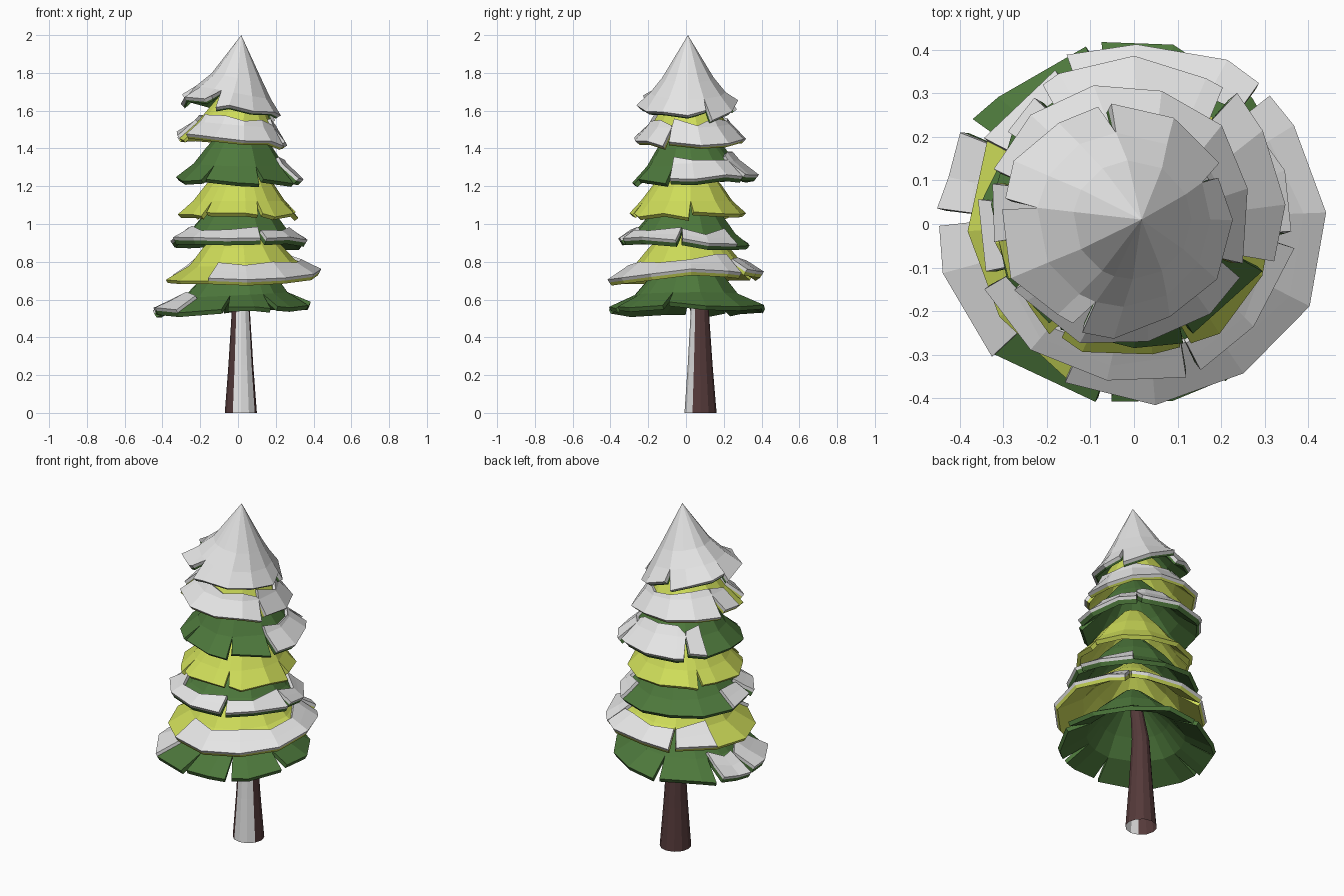
import bpy, bmesh, math, random

cube = bpy.data.objects.get("Cube")
if cube:
    bpy.data.objects.remove(cube, do_unlink=True)
random.seed(4)


def material(name, rgb):
    m = bpy.data.materials.new(name)
    m.use_nodes = True
    m.diffuse_color = (*rgb, 1)
    m.node_tree.nodes["Principled BSDF"].inputs["Base Color"].default_value = (*rgb, 1)
    return m


SNOW = material("snow white", (0.78, 0.78, 0.78))
GREEN = material("pine green", (0.075, 0.19, 0.045))
LIME = material("lime yellow", (0.62, 0.72, 0.1))
BARK = material("bark brown", (0.09, 0.042, 0.042))

AXIS = (0.015, 0.01)
SIDES = 12


def mesh_object(name, bm, mats):
    mesh = bpy.data.meshes.new(name)
    bm.to_mesh(mesh)
    bm.free()
    obj = bpy.data.objects.new(name, mesh)
    bpy.context.collection.objects.link(obj)
    for m in mats:
        mesh.materials.append(m)
    return obj


def make_columns(notches, phase, lift):
    """Columns round the skirt; a notch is a pair of columns split at the hem."""
    cols = []
    for i in range(SIDES):
        a = (phase + i * 360 / SIDES) % 360
        if all(abs((a - n + 180) % 360 - 180) > 9 for n in notches):
            cols.append(dict(a=a, shift=0, gap=False))
    for n in notches:
        cols.append(dict(a=n - 0.01, shift=-2.5, gap=True))
        cols.append(dict(a=n + 0.01, shift=2.5, gap=False))
    for c in cols:
        c["dr"] = random.uniform(-0.01, 0.01)
        c["dz"] = random.uniform(-0.012, 0.012) + lift * c["shift"] / 5
        c["cut"] = random.uniform(-0.25, 0.25)
    return sorted(cols, key=lambda c: c["a"])


def point(tier, col, u):
    """Position at ring coordinate u, 0 at the hem."""
    prof = tier["profile"]
    k = min(int(u), len(prof) - 2)

    def at(i):
        r, h = prof[i]
        fall = 1 - i / (len(prof) - 1)
        a = math.radians(col["a"] + (col["shift"] if i == 0 else 0))
        if i == 0:
            r += col["dr"]
        dx, dy = r * math.cos(a), r * math.sin(a)
        x = AXIS[0] + (tier["centre"][0] - AXIS[0]) * fall + dx
        y = AXIS[1] + (tier["centre"][1] - AXIS[1]) * fall + dy
        z = tier["z"] + h + tier["tilt"][0] * dx + tier["tilt"][1] * dy
        return x, y, z + (col["dz"] if i == 0 else 0)

    return [p + (q - p) * (u - k) for p, q in zip(at(k), at(k + 1))]


def shell(name, tier, cols, rings, closed, mat, thickness, offset):
    bm = bmesh.new()
    verts = [[bm.verts.new(point(tier, c, u)) for u in rings(c)] for c in cols]
    count = len(cols) if closed else len(cols) - 1
    for i in range(count):
        if cols[i]["gap"]:
            continue
        p, q = verts[i], verts[(i + 1) % len(cols)]
        for k in range(len(p) - 1):
            bm.faces.new((p[k], q[k], q[k + 1], p[k + 1]))
    bmesh.ops.remove_doubles(bm, verts=bm.verts[:], dist=0.0005)
    obj = mesh_object(name, bm, [mat])
    mod = obj.modifiers.new("thickness", "SOLIDIFY")
    mod.thickness = thickness
    mod.offset = offset


def skirt(hem, inner, rise):
    """Flared profile of (radius, height) pairs from the hem up."""
    return (hem, 0), (inner, rise), (inner * 0.73, rise + 0.09), (0.06, rise + 0.22)


def foliage_tier(name, mat, z, centre, tilt, profile, notches, phase,
                 snow=None, thick=0.025, lift=0.015):
    """One notched skirt; snow gives start angle, sweep and upper ring."""
    tier = dict(z=z, centre=centre, tilt=tilt, profile=profile)
    cols = make_columns(notches, phase, lift)
    whole = range(len(profile))
    shell(name + "_foliage", tier, cols, lambda c: whole, True, mat, thick, -1)
    if snow == "all":
        shell(name + "_snow", tier, cols, lambda c: whole, True, SNOW, 0.02, 1)
    elif snow:
        start, sweep, top = snow
        part = [c for c in cols if (c["a"] - start) % 360 <= sweep]
        part.sort(key=lambda c: (c["a"] - start) % 360)

        def rings(c):
            cut = top + c["cut"]
            return (0, cut / 2, cut) if top <= 1 else (0, 1, max(cut, 1.1))

        shell(name + "_snow", tier, part, rings, False, SNOW, 0.018, 1)


foliage_tier("bottom", GREEN, 0.555, (-0.02, 0), (0.05, 0.01), skirt(0.418, 0.28, 0.07),
             [100, 148, 178, 263, 300, 345], 15, snow=(147.9, 115, 1))
foliage_tier("second", LIME, 0.715, (0.027, 0.005), (0.05, 0.05), skirt(0.405, 0.28, 0.08),
             [48, 118], 3, snow=(235, 290, 1), thick=0.02)
foliage_tier("third", GREEN, 0.9, (0, -0.005), (-0.01, -0.04), skirt(0.355, 0.265, 0.06),
             [200, 292, 355], 20, snow=(150, 265, 0.9))
foliage_tier("fourth", LIME, 1.047, (0, 0), (0, 0), skirt(0.312, 0.245, 0.075),
             [5, 140, 235, 293], 8)
foliage_tier("fifth", GREEN, 1.235, (0, 0.045), (-0.02, 0.04), skirt(0.33, 0.24, 0.08),
             [50, 130, 237, 292, 335], 0, snow=(334, 190, 1.35))
foliage_tier("sixth", LIME, 1.437, (-0.03, 0.02), (-0.08, 0.02), skirt(0.29, 0.21, 0.08),
             [163, 212, 335], 12, snow=(211.9, 345, 1.3), thick=0.015)
foliage_tier("top", GREEN, 1.613, (-0.048, 0.01), (-0.18, 0),
             ((0.25, 0), (0.185, 0.07), (0.12, 0.15), (0, 0.367)),
             [25, 95, 172, 252], 0, snow="all", thick=0.012, lift=-0.05)

# Tapered open trunk with snow blown on its front
TRUNK_SIDES = 12
bm = bmesh.new()
loops = []
for z, r, y in ((0, 0.085, 0.077), (0.25, 0.066, 0.075), (0.54, 0.048, 0.073), (0.8, 0.03, 0.03)):
    loops.append([bm.verts.new((0.015 + r * math.cos(a), y + r * math.sin(a), z))
                  for a in (math.tau * i / TRUNK_SIDES for i in range(TRUNK_SIDES))])
for low, high in zip(loops, loops[1:]):
    for i in range(TRUNK_SIDES):
        j = (i + 1) % TRUNK_SIDES
        f = bm.faces.new((low[i], low[j], high[j], high[i]))
        f.material_index = 1 if 240 <= i * 360 / TRUNK_SIDES < 330 else 0
mesh_object("trunk", bm, [BARK, SNOW])
